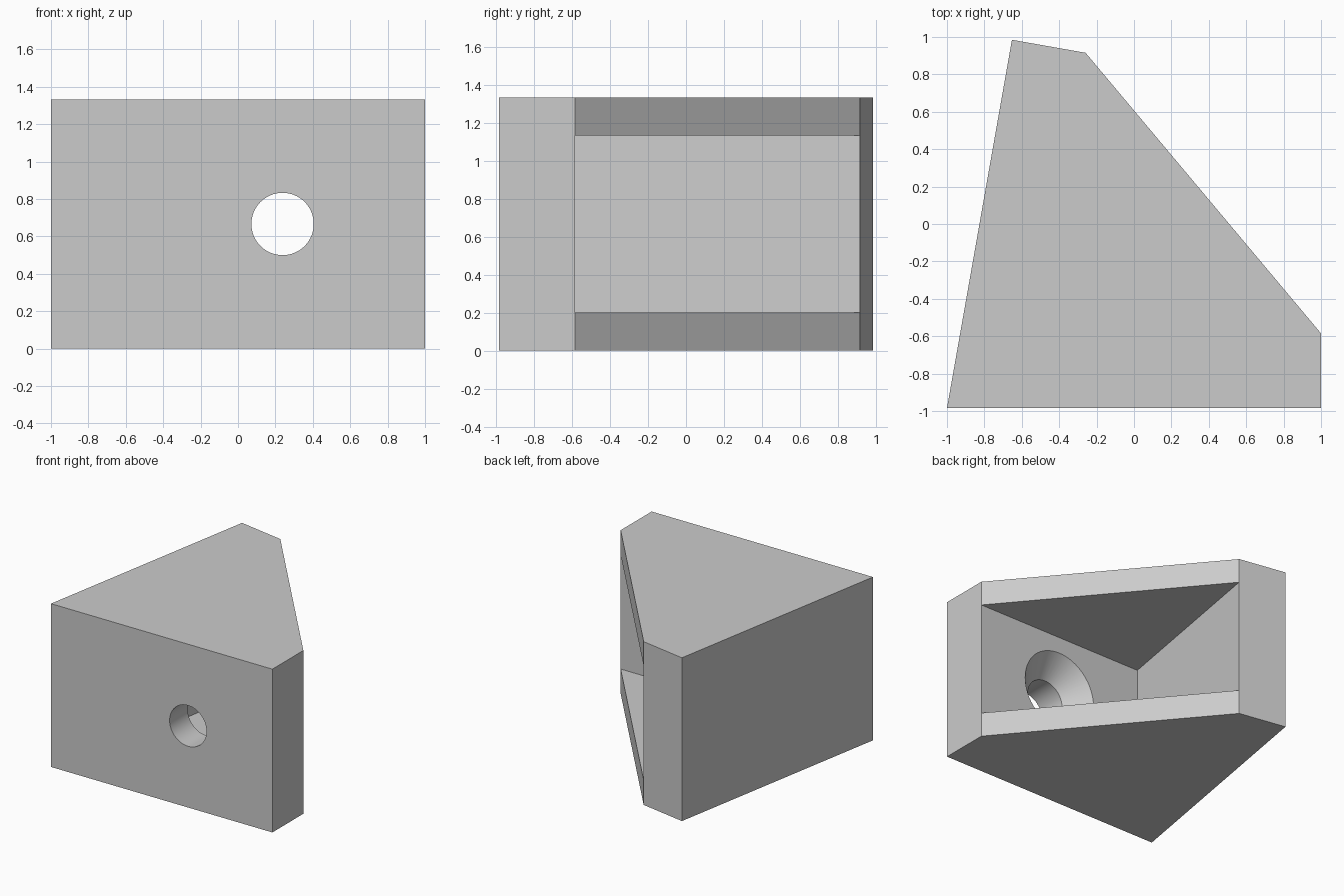
import bpy, bmesh, math
from mathutils import Matrix, Vector

cube = bpy.data.objects.get("Cube")
if cube:
    bpy.data.objects.remove(cube)

HEIGHT, WALL, FLANGE = 4 / 3, 0.4, 0.2
LENGTH, ANGLE = 2.0, math.radians(80)
BORE, SINK = 1 / 6, 1 / 3

corner = Vector((-1, -LENGTH * math.sin(ANGLE) / 2, 0))
arm = Vector((math.cos(ANGLE), math.sin(ANGLE), 0))      # along the slanted wall
arm_in = Vector((arm.y, -arm.x, 0))                      # its inward normal
right, right_in = Vector((1, 0, 0)), Vector((0, 1, 0))   # the front wall
inner = corner + Vector((1 / math.tan(ANGLE / 2), 1, 0)) * WALL

grey = bpy.data.materials.new("plain grey")
grey.use_nodes = True
grey.diffuse_color = (0.6, 0.6, 0.6, 1)
grey.node_tree.nodes["Principled BSDF"].inputs["Base Color"].default_value = (0.6, 0.6, 0.6, 1)


def make_object(name, bm):
    bmesh.ops.recalc_face_normals(bm, faces=bm.faces)
    mesh = bpy.data.meshes.new(name)
    bm.to_mesh(mesh)
    bm.free()
    mesh.materials.append(grey)
    obj = bpy.data.objects.new(name, mesh)
    bpy.context.collection.objects.link(obj)
    return obj


def prism(name, outline, z0, z1):
    bm = bmesh.new()
    face = bm.faces.new([bm.verts.new((p.x, p.y, z0)) for p in outline])
    top = bmesh.ops.extrude_face_region(bm, geom=[face])["geom"]
    verts = [v for v in top if isinstance(v, bmesh.types.BMVert)]
    bmesh.ops.translate(bm, verts=verts, vec=(0, 0, z1 - z0))
    return make_object(name, bm)


def countersunk_cutter(name, along, inward):
    # Bore profile revolved about the wall normal, flaring at 45 degrees
    over = 0.05
    profile = [(0, -over), (BORE, -over), (BORE, WALL - SINK + BORE),
               (SINK + over, WALL + over), (0, WALL + over)]
    bm = bmesh.new()
    verts = [bm.verts.new((r, 0, t)) for r, t in profile]
    edges = [bm.edges.new(pair) for pair in zip(verts, verts[1:])]
    bmesh.ops.spin(bm, geom=verts + edges, axis=(0, 0, 1), cent=(0, 0, 0),
                   angle=math.tau, steps=64)
    bmesh.ops.remove_doubles(bm, verts=bm.verts, dist=1e-5)
    distance = (LENGTH + WALL / math.tan(ANGLE / 2)) / 2
    centre = corner + along * distance + Vector((0, 0, HEIGHT / 2))
    turn = inward.to_track_quat("Z", "Y").to_matrix().to_4x4()
    bm.transform(Matrix.Translation(centre) @ turn)
    return make_object(name, bm)


# Solid wedge with squared wall ends
front_end = corner + right * LENGTH
back_end = corner + arm * LENGTH
bracket = prism("corner_bracket", [corner, front_end, front_end + right_in * WALL,
                                   back_end + arm_in * WALL, back_end], 0, HEIGHT)

# Pocket between the flanges and one countersunk hole in each wall
cutters = [
    prism("pocket_cutter", [inner, inner + right * 3, inner + arm * 3], FLANGE, HEIGHT - FLANGE),
    countersunk_cutter("front_hole_cutter", right, right_in),
    countersunk_cutter("side_hole_cutter", arm, arm_in),
]
bpy.context.view_layer.objects.active = bracket
for cutter in cutters:
    cutter.hide_render = True
    mod = bracket.modifiers.new(cutter.name, "BOOLEAN")
    mod.operation, mod.solver, mod.object = "DIFFERENCE", "EXACT", cutter
    bpy.ops.object.modifier_apply(modifier=mod.name)
    bpy.data.objects.remove(cutter)

# Smooth the holes, keep the flat faces crisp
bpy.ops.object.select_all(action="DESELECT")
bracket.select_set(True)
bpy.ops.object.shade_smooth_by_angle(angle=math.radians(30))
